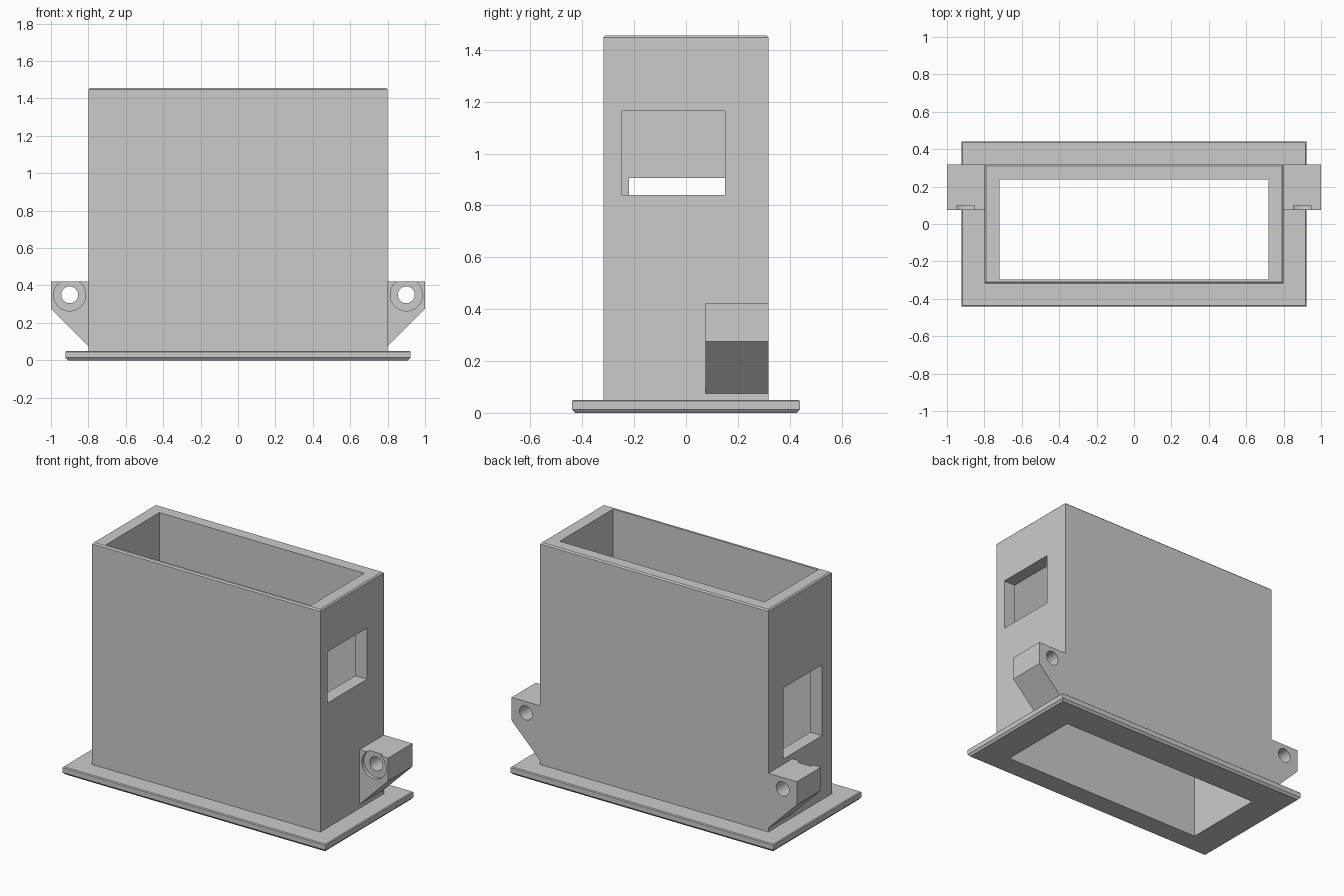
import bpy, bmesh, math
from mathutils import Matrix

if "Cube" in bpy.data.objects:
    bpy.data.objects.remove(bpy.data.objects["Cube"])

grey = bpy.data.materials.new("plain_grey")
grey.diffuse_color = (0.6, 0.6, 0.6, 1)
grey.use_nodes = True
grey.node_tree.nodes["Principled BSDF"].inputs["Base Color"].default_value = grey.diffuse_color


def finish(name, bm):
    """Turn a bmesh into a named object with the grey material."""
    bmesh.ops.recalc_face_normals(bm, faces=bm.faces)
    mesh = bpy.data.meshes.new(name)
    bm.to_mesh(mesh)
    bm.free()
    mesh.materials.append(grey)
    obj = bpy.data.objects.new(name, mesh)
    bpy.context.collection.objects.link(obj)
    return obj


def loft(name, rings):
    """Skin a stack of point rings and cap both ends."""
    bm = bmesh.new()
    loops = [[bm.verts.new(p) for p in ring] for ring in rings]
    n = len(loops[0])
    for a, b in zip(loops, loops[1:]):
        for i in range(n):
            j = (i + 1) % n
            bm.faces.new((a[i], a[j], b[j], b[i]))
    bm.faces.new(loops[0])
    bm.faces.new(loops[-1])
    return finish(name, bm)


def rect(x0, x1, y0, y1, z):
    return [(x0, y0, z), (x1, y0, z), (x1, y1, z), (x0, y1, z)]


def box(name, x0, x1, y0, y1, z0, z1):
    return loft(name, [rect(x0, x1, y0, y1, z0), rect(x0, x1, y0, y1, z1)])


def slab(name, hx, hy, levels):
    """Centred rectangular block; levels are (z, inset) pairs."""
    return loft(name, [rect(-hx + i, hx - i, -hy + i, hy - i, z) for z, i in levels])


def rod(name, x, z, radius, y0, y1):
    """Cylinder along y."""
    bm = bmesh.new()
    bmesh.ops.create_cone(bm, cap_ends=True, segments=48, radius1=radius,
                          radius2=radius, depth=y1 - y0)
    bm.transform(Matrix.Translation((x, (y0 + y1) / 2, z))
                 @ Matrix.Rotation(math.pi / 2, 4, 'X'))
    return finish(name, bm)


def combine(target, tool, operation):
    """Apply a boolean and remove the tool object."""
    tool.hide_render = True
    mod = target.modifiers.new("bool", 'BOOLEAN')
    mod.operation, mod.solver, mod.object = operation, 'EXACT', tool
    bpy.context.view_layer.objects.active = target
    bpy.ops.object.modifier_apply(modifier=mod.name)
    bpy.data.objects.remove(tool)


# Rectangular sleeve with a softened top rim, standing on a chamfered flange
sleeve = slab("flanged_sleeve", 0.8, 0.318, [(0.02, 0), (1.448, 0), (1.456, 0.008)])
flange = slab("flange", 0.922, 0.44, [(0, 0.012), (0.014, 0), (0.045, 0), (0.05, 0.005)])
combine(sleeve, flange, 'UNION')

# Through cavity, then one window in each end wall
combine(sleeve, box("cavity", -0.718, 0.718, -0.296, 0.238, -0.1, 1.6), 'DIFFERENCE')
combine(sleeve, box("right_window", 0.6, 0.9, -0.246, 0.15, 0.84, 1.165), 'DIFFERENCE')
combine(sleeve, box("left_window", -0.9, -0.6, -0.22, 0.168, 0.455, 0.905), 'DIFFERENCE')

# Screw lugs with a through hole and a shallow counterbore at the front
for side, s in (("right", 1), ("left", -1)):
    outline = [(0.8, 0.075), (1.0, 0.275), (1.0, 0.422), (0.8, 0.422)]
    lug = loft(side + "_screw_lug", [[(s * x, y, z) for x, z in outline]
                                     for y in (0.076, 0.318)])
    combine(lug, rod("hole", s * 0.9, 0.35, 0.045, 0, 0.4), 'DIFFERENCE')
    combine(lug, rod("counterbore", s * 0.9, 0.35, 0.086, 0, 0.098), 'DIFFERENCE')
    bpy.ops.object.select_all(action='DESELECT')
    lug.select_set(True)
    bpy.context.view_layer.objects.active = lug
    bpy.ops.object.shade_smooth_by_angle(angle=math.radians(30))
